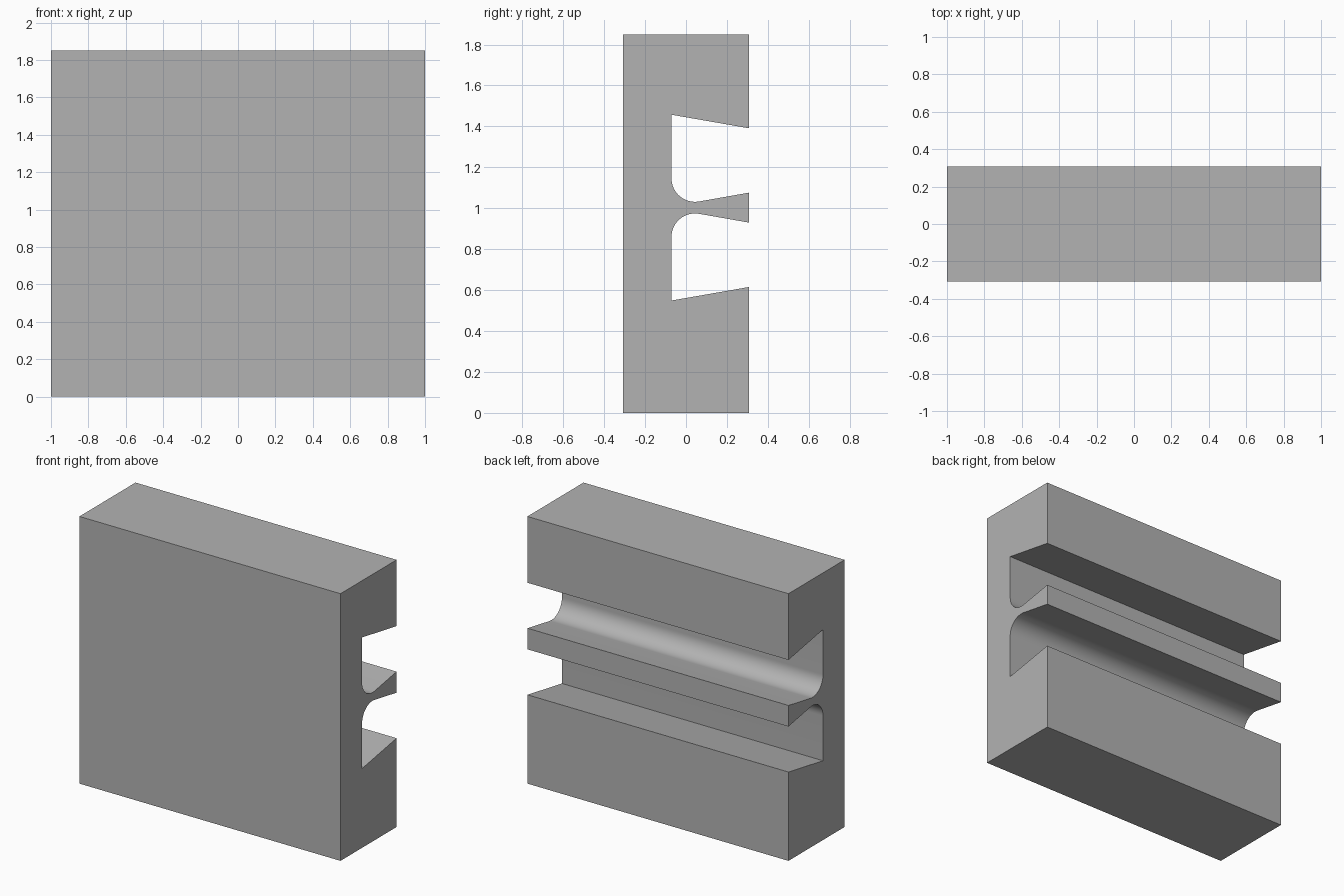
import bpy
import bmesh
from math import cos, sin, tan, pi, radians

cube = bpy.data.objects.get("Cube")
if cube:
    bpy.data.objects.remove(cube, do_unlink=True)

HALF_LENGTH, HALF_DEPTH, HEIGHT = 1.0, 0.307, 1.85
MID = 1.003        # height of the centre fin
WALL = -0.071      # inner wall of the grooves
RADIUS = 0.115     # fillet at the root of the fin
FIN, MOUTH, INNER = 0.073, 0.388, 0.454   # offsets from the fin's centre
SLOPE = radians(10)
SEGMENTS = 16

# Half of the groove outline as (y, offset), from the mouth to the fin tip
centre_y = WALL + RADIUS
tangent_y = centre_y + RADIUS * sin(SLOPE)
tangent_z = FIN - (HALF_DEPTH - tangent_y) * tan(SLOPE)
centre_z = tangent_z + RADIUS * cos(SLOPE)
half = [(HALF_DEPTH, MOUTH), (WALL, INNER)]
for i in range(SEGMENTS + 1):
    a = pi + (pi / 2 + SLOPE) * i / SEGMENTS
    half.append((centre_y + RADIUS * cos(a), centre_z + RADIUS * sin(a)))
half.append((HALF_DEPTH, FIN))

# Full cross-section, mirrored about the fin
profile = [(-HALF_DEPTH, 0), (-HALF_DEPTH, HEIGHT), (HALF_DEPTH, HEIGHT)]
profile += [(y, MID + d) for y, d in half]
profile += [(y, MID - d) for y, d in reversed(half)]
profile.append((HALF_DEPTH, 0))

# Extrude along the length
bm = bmesh.new()
face = bm.faces.new([bm.verts.new((-HALF_LENGTH, y, z)) for y, z in profile])
result = bmesh.ops.extrude_face_region(bm, geom=[face], use_keep_orig=True)
verts = [v for v in result["geom"] if isinstance(v, bmesh.types.BMVert)]
bmesh.ops.translate(bm, verts=verts, vec=(2 * HALF_LENGTH, 0, 0))
bmesh.ops.recalc_face_normals(bm, faces=bm.faces)
mesh = bpy.data.meshes.new("grooved_block")
bm.to_mesh(mesh)
bm.free()

# Plain grey finish
grey = bpy.data.materials.new("plain grey")
grey.use_nodes = True
colour = (0.45, 0.45, 0.45, 1)
grey.diffuse_color = colour
for node in grey.node_tree.nodes:
    if node.type == "BSDF_PRINCIPLED":
        node.inputs["Base Color"].default_value = colour
mesh.materials.append(grey)

block = bpy.data.objects.new("grooved_block", mesh)
bpy.context.collection.objects.link(block)
bpy.ops.object.select_all(action="DESELECT")
block.select_set(True)
bpy.context.view_layer.objects.active = block
bpy.ops.object.shade_smooth_by_angle(angle=radians(9))
